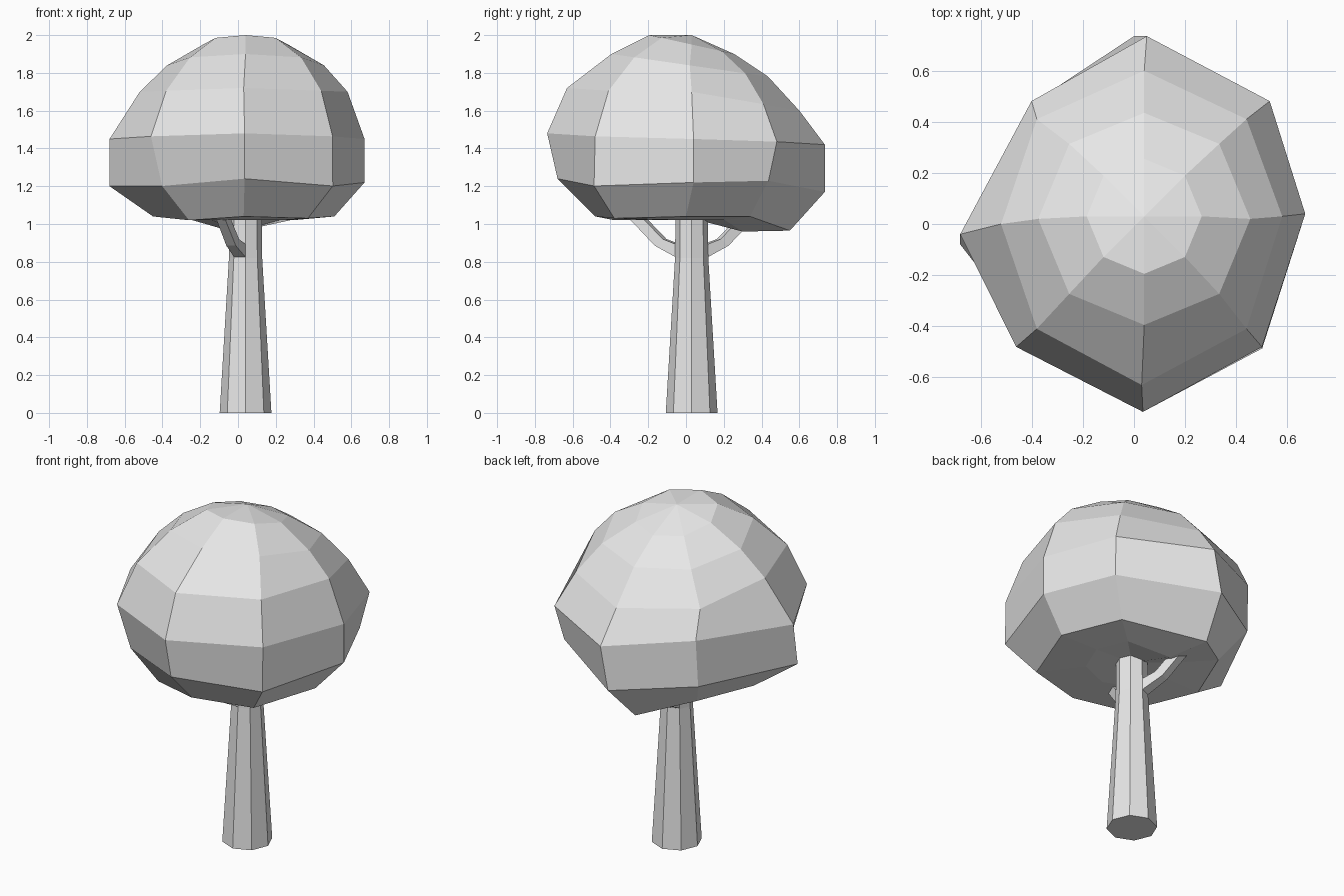
import bpy, bmesh
from math import sin, cos, pi, radians
from mathutils import Vector

SIDES = 8
AXIS = Vector((0.04, 0.03, 0))

default_cube = bpy.data.objects.get("Cube")
if default_cube:
    bpy.data.objects.remove(default_cube, do_unlink=True)

# One plain material for the whole tree
grey = bpy.data.materials.new("plain_grey")
grey.use_nodes = True
colour = (0.8, 0.8, 0.8, 1)
grey.diffuse_color = colour
grey.node_tree.nodes["Principled BSDF"].inputs["Base Color"].default_value = colour


def loft(name, rings, bottom=None, top=None):
    """Bridge rings listed from top to bottom; ends are poles or flat caps."""
    bm = bmesh.new()
    loops = [[bm.verts.new(p) for p in ring] for ring in rings]
    count = len(loops[0])
    for upper, lower in zip(loops, loops[1:]):
        for i in range(count):
            j = (i + 1) % count
            bm.faces.new((upper[i], lower[i], lower[j], upper[j]))
    for loop, pole in ((loops[0], top), (loops[-1], bottom)):
        if pole is None:
            bm.faces.new(loop)
        else:
            tip = bm.verts.new(pole)
            for i in range(count):
                bm.faces.new((loop[i], loop[(i + 1) % count], tip))
    bmesh.ops.recalc_face_normals(bm, faces=bm.faces)
    mesh = bpy.data.meshes.new(name)
    bm.to_mesh(mesh)
    bm.free()
    mesh.materials.append(grey)
    obj = bpy.data.objects.new(name, mesh)
    bpy.context.collection.objects.link(obj)
    return obj


def circle(centre, radius, z, tilt=0):
    """Octagon whose back side drops by the tilt amount."""
    points = []
    for i in range(SIDES):
        a = 2 * pi * i / SIDES
        points.append(Vector((centre[0] + radius * cos(a),
                              centre[1] + radius * sin(a),
                              z - tilt * sin(a))))
    return points


# Trunk: tapers up to the branches, then runs straight into the canopy
trunk_profile = [(0.085, 1.1), (0.088, 0.82), (0.137, 0)]
loft("trunk", [circle(AXIS, r, z) for r, z in trunk_profile])


# Branches: bent square arms growing out of two trunk faces
def branch(name, degrees):
    out = Vector((cos(radians(degrees)), sin(radians(degrees)), 0))
    side = Vector((-out.y, out.x, 0))
    # lower edge (reach, height), upper edge (reach, height), half width
    sections = [((0.07, 0.82), (0.07, 0.89), 0.033),
                ((0.2, 0.885), (0.155, 0.92), 0.027),
                ((0.38, 1.06), (0.3, 1.06), 0.025)]
    rings = []
    for low, high, w in sections:
        corners = [(low, -w), (low, w), (high, w), (high, -w)]
        rings.append([AXIS + out * reach + side * s + Vector((0, 0, z))
                      for (reach, z), s in corners])
    return loft(name, rings)


branch("front_branch", 247.5)
branch("back_branch", 112.5)

# Canopy: tilted octagonal rings (centre, radius, height, tilt)
canopy = [circle(*ring) for ring in (
    ((0.04, 0.03), 0.225, 1.95, 0.05),
    ((0.04, 0.02), 0.415, 1.84, 0.06),
    ((0.03, 0.0), 0.58, 1.67, 0.05),
    ((0.02, 0.0), 0.68, 1.45, 0.02),
    ((0.02, 0.0), 0.66, 1.21, 0.03),
    ((0.03, 0.0), 0.48, 1.04, 0.0),
    ((0.04, 0.03), 0.25, 1.02, 0.0))]

# Pulled corners give the canopy its uneven shape: (ring, side) -> offset
pulls = {
    (2, 0): (-0.03, 0.03, 0.03), (2, 2): (0.01, 0.02, -0.02),
    (2, 4): (0.03, 0, 0.03), (2, 6): (0, -0.05, 0),
    (3, 0): (-0.03, 0.04, 0), (3, 1): (0.03, 0, 0),
    (3, 2): (0.03, 0.055, -0.01), (3, 3): (0.06, 0, 0.04),
    (3, 4): (-0.02, -0.04, 0), (3, 6): (0.015, -0.055, 0.01),
    (4, 0): (-0.01, 0.04, 0.01), (4, 1): (0.01, -0.03, 0.04),
    (4, 2): (-0.02, 0.075, -0.01), (4, 3): (0.04, 0, 0.01),
    (4, 4): (-0.04, -0.08, -0.01), (4, 5): (0.045, 0.03, -0.03),
    (4, 6): (0.015, -0.02, 0), (4, 7): (0.015, -0.02, -0.03),
    (5, 2): (-0.08, 0.07, -0.075), (5, 5): (0.05, -0.04, -0.02),
    (5, 7): (0, -0.04, -0.01), (6, 2): (-0.04, 0.02, -0.06)}
for (ring, side), offset in pulls.items():
    canopy[ring][side] += Vector(offset)

loft("canopy", canopy, bottom=AXIS + Vector((0, 0, 1.03)),
     top=AXIS + Vector((0, 0, 2)))
